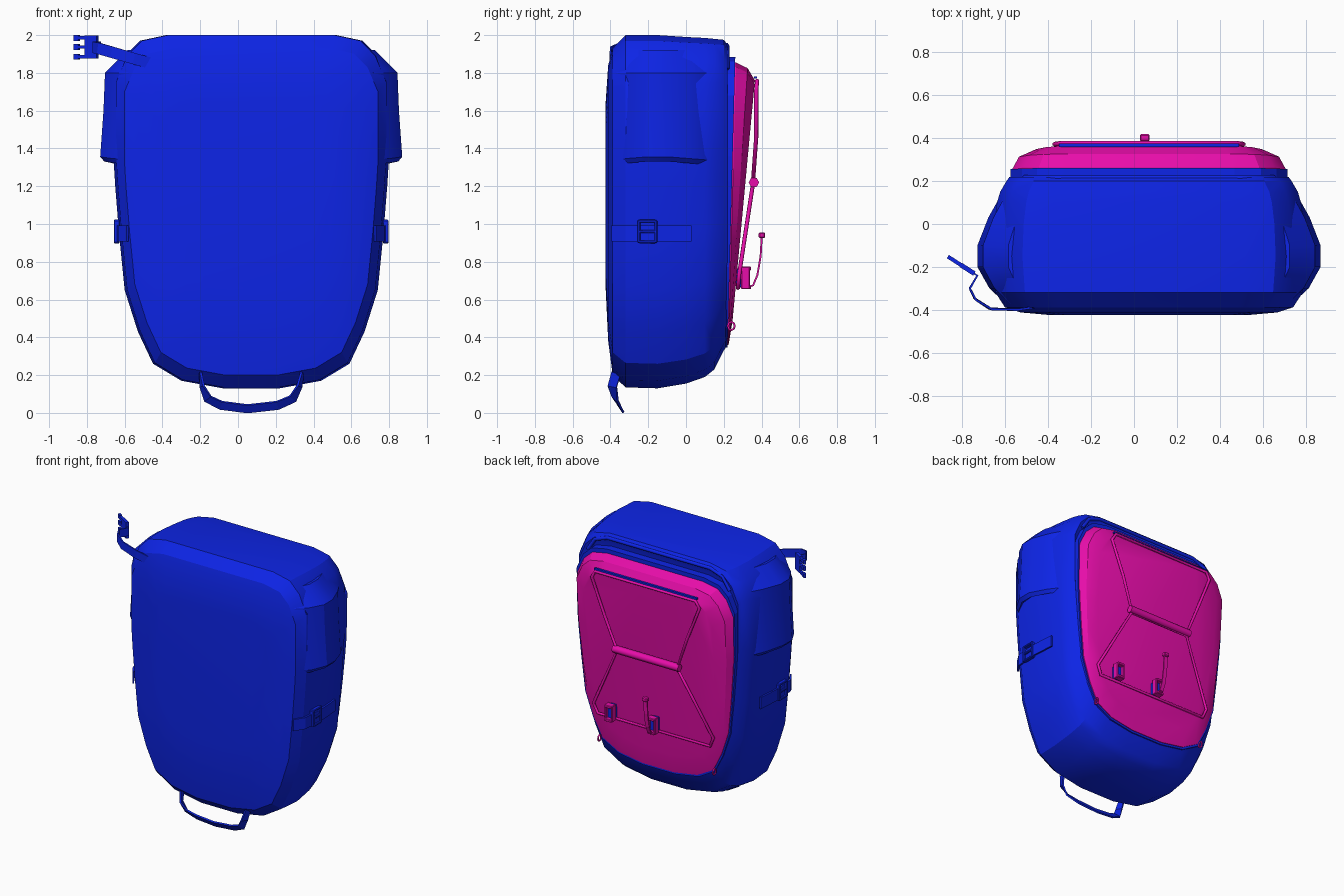
import bpy, bmesh, math
from mathutils import Vector

if "Cube" in bpy.data.objects:
    bpy.data.objects.remove(bpy.data.objects["Cube"])

def material(name, rgb):
    m = bpy.data.materials.new(name)
    m.diffuse_color = (*rgb, 1)
    m.use_nodes = True
    m.node_tree.nodes["Principled BSDF"].inputs["Base Color"].default_value = m.diffuse_color
    return m

BLUE = material("royal blue", (0.004, 0.018, 0.80))
PINK = material("magenta", (0.80, 0.004, 0.40))
CX = 0.07  # the pack sits slightly right of the centre

def finish(name, bm, mat, smooth=None):
    bmesh.ops.recalc_face_normals(bm, faces=bm.faces)
    me = bpy.data.meshes.new(name)
    bm.to_mesh(me)
    bm.free()
    me.materials.append(mat)
    ob = bpy.data.objects.new(name, me)
    bpy.context.collection.objects.link(ob)
    if smooth:
        bpy.ops.object.select_all(action='DESELECT')
        ob.select_set(True)
        bpy.context.view_layer.objects.active = ob
        bpy.ops.object.shade_smooth_by_angle(angle=math.radians(smooth))
    return ob

def loft(name, rings, mat, smooth=None):
    bm = bmesh.new()
    vs = [[bm.verts.new(p) for p in r] for r in rings]
    n = len(vs[0])
    for a, b in zip(vs, vs[1:]):
        for i in range(n):
            bm.faces.new((a[i], a[(i + 1) % n], b[(i + 1) % n], b[i]))
    bm.faces.new(vs[0])
    bm.faces.new(vs[-1])
    return finish(name, bm, mat, smooth)

# half outline of the pack: (half width, height)
HALF = [(0.45, 2.0), (0.59, 1.97), (0.67, 1.89), (0.73, 1.75), (0.73, 1.36), (0.72, 1.2),
        (0.70, 0.95), (0.67, 0.65), (0.60, 0.43), (0.52, 0.26), (0.37, 0.17), (0.15, 0.13)]

def ring(sx, ztop, zbot, yfun):
    pts = HALF + [(-w, z) for w, z in reversed(HALF)]
    out = []
    for w, z in pts:
        zz = zbot + (z - 0.13) / 1.87 * (ztop - zbot)
        out.append((CX + w * sx, yfun(zz), zz))
    return out

def box(name, c, s, mat, bevel=0.006):
    bm = bmesh.new()
    bmesh.ops.create_cube(bm, size=1)
    for v in bm.verts:
        v.co = Vector(c) + Vector([v.co[i] * s[i] for i in range(3)])
    if bevel:
        bmesh.ops.bevel(bm, geom=bm.edges[:], offset=bevel, segments=1, affect='EDGES')
    return finish(name, bm, mat)

def ribbon(name, path, side, width, thick, mat):
    # flat strap: rectangle section swept along the path
    path = [Vector(p) for p in path]
    side = Vector(side).normalized()
    rings = []
    for i, p in enumerate(path):
        t = path[min(i + 1, len(path) - 1)] - path[max(i - 1, 0)]
        n = t.cross(side).normalized() * thick / 2
        w = n.cross(t).normalized() * width / 2
        rings.append([p + w + n, p - w + n, p - w - n, p + w - n])
    return loft(name, rings, mat)

def cord(name, pts, r, mat, closed=False):
    cu = bpy.data.curves.new(name, 'CURVE')
    cu.dimensions = '3D'
    cu.bevel_depth = r
    cu.bevel_resolution = 1
    cu.use_fill_caps = True
    sp = cu.splines.new('POLY')
    sp.points.add(len(pts) - 1)
    for q, p in zip(sp.points, pts):
        q.co = (*p, 1)
    sp.use_cyclic_u = closed
    ob = bpy.data.objects.new(name, cu)
    bpy.context.collection.objects.link(ob)
    cu.materials.append(mat)
    bpy.ops.object.select_all(action='DESELECT')
    ob.select_set(True)
    bpy.context.view_layer.objects.active = ob
    bpy.ops.object.convert(target='MESH')

# main bag: outlines stacked from front to back (y, width scale, top, bottom)
LAYERS = [(-0.425, 0.62, 1.65, 0.65), (-0.412, 0.82, 1.84, 0.38), (-0.388, 0.92, 1.93, 0.20),
          (-0.32, 0.98, 2.0, 0.135), (-0.15, 1.0, 2.0, 0.13), (0.0, 0.99, 1.99, 0.155),
          (0.10, 0.97, 1.985, 0.19), (0.15, 0.95, 1.98, 0.23), (0.20, 0.91, 1.975, 0.33),
          (0.22, 0.89, 1.95, 0.36), (0.205, 0.85, 1.90, 0.39)]
loft("main_bag", [ring(s, a, b, lambda z, y=y: y) for y, s, a, b in LAYERS], BLUE, 25)

# slanted back frame and padded back panel
def base(z):
    return 0.22 + 0.04 * (z - 0.36) / 1.49
def pad(z):
    return 0.201 + 0.093 * z
loft("back_frame", [ring(0.885, 1.885, 0.345, lambda z: 0.15),
                    ring(0.885, 1.885, 0.345, base)], BLUE)
loft("back_panel", [ring(0.87, 1.855, 0.36, lambda z: base(z) - 0.01),
                    ring(0.87, 1.855, 0.36, lambda z: base(z) + 0.005),
                    ring(0.83, 1.825, 0.39, lambda z: base(z) * 0.4 + pad(z) * 0.6),
                    ring(0.72, 1.76, 0.49, pad)], PINK, 25)

# piping along the upper back rim
cord("rim_piping", [(CX + x, 0.215, z) for x, z in
     [(-0.58, 1.82), (-0.52, 1.91), (-0.42, 1.945), (0.42, 1.945), (0.52, 1.91), (0.58, 1.82)]],
     0.014, BLUE)

# side pockets, side straps and their buckles
SECTION = [(-0.37, 0.66), (-0.30, 0.735), (-0.20, 0.79), (-0.10, 0.79), (0.03, 0.74),
           (0.12, 0.69), (0.17, 0.63), (0.17, 0.55), (-0.37, 0.55)]
for side, label in ((1, "right"), (-1, "left")):
    rows = [(1.92, 0.83), (1.80, 0.98), (1.60, 0.99), (1.36, 1.012), (1.335, 0.985), (1.38, 0.95)]
    loft(label + "_side_pocket",
         [[(CX + side * x * s, y, z - 0.08 * abs(y + 0.15) * (z < 1.5)) for y, x in SECTION]
          for z, s in rows], BLUE, 25)
    ribbon(label + "_side_strap",
           [(CX + side * x, y, 0.95) for y, x in
            [(-0.39, 0.655), (-0.32, 0.70), (-0.15, 0.712), (0.03, 0.70)]],
           (0, 0, 1), 0.085, 0.012, BLUE)
    x = CX + side * 0.712
    for dy in (-0.045, 0.045):
        box(label + "_buckle_side", (x, -0.205 + dy, 0.96), (0.03, 0.016, 0.12), BLUE, 0.004)
    for dz in (-0.055, 0.0, 0.055):
        box(label + "_buckle_bar", (x, -0.205, 0.96 + dz), (0.028, 0.09, 0.016), BLUE, 0.004)

# carrying loop under the bag
ribbon("carry_loop", [(-0.20, -0.37, 0.21), (-0.19, -0.39, 0.14), (-0.16, -0.375, 0.075),
                      (-0.09, -0.355, 0.04), (0.05, -0.345, 0.022), (0.21, -0.355, 0.04),
                      (0.29, -0.375, 0.075), (0.325, -0.39, 0.14), (0.34, -0.37, 0.21)],
       (0, -0.55, 0.8), 0.05, 0.012, BLUE)

# loose strap at the upper left with a clip
ribbon("loose_strap", [(-0.44, -0.385, 1.845), (-0.55, -0.40, 1.875), (-0.67, -0.395, 1.91),
                       (-0.74, -0.35, 1.93), (-0.765, -0.30, 1.935), (-0.73, -0.24, 1.935),
                       (-0.78, -0.21, 1.935)], (0, 0, 1), 0.06, 0.01, BLUE)
A, B = Vector((-0.73, -0.24)), Vector((-0.87, -0.15))
def clip_point(t, z):
    p = A.lerp(B, t)
    return (p.x, p.y, z)
ribbon("clip_body", [clip_point(0.1, 1.937), clip_point(0.55, 1.937)], (0, 0, 1), 0.12, 0.022, BLUE)
for z in (1.885, 1.937, 1.985):
    ribbon("clip_prong", [clip_point(0.5, z), clip_point(0.82, z)], (0, 0, 1), 0.018, 0.018, BLUE)
    ribbon("clip_tip", [clip_point(0.8, z), clip_point(0.98, z)], (0, 0, 1), 0.03, 0.018, BLUE)

# elastic cords across the back panel
def on_panel(x, z, lift=0.012):
    return (x, pad(z) + lift, z)
cord("upper_cord", [on_panel(*p) for p in
     [(0.32, 1.22, 0.04), (0.41, 1.46, 0.035), (0.51, 1.71), (0.48, 1.76), (-0.34, 1.76),
      (-0.37, 1.71), (-0.27, 1.46, 0.035), (-0.18, 1.22, 0.04)]], 0.011, PINK, True)
cord("lower_cord", [on_panel(*p) for p in
     [(0.32, 1.20, 0.04), (0.56, 0.73), (0.53, 0.66), (-0.39, 0.66), (-0.42, 0.73),
      (-0.18, 1.20, 0.04)]], 0.011, PINK, True)
cord("cord_bar", [on_panel(-0.20, 1.22, 0.045), on_panel(0.34, 1.22, 0.045)], 0.028, PINK)
box("upper_cord_sleeve", (CX, 0.367, 1.775), (0.84, 0.016, 0.012), BLUE, 0)

# cord locks and the hanging pull tab
for x in (CX - 0.02, 0.40):
    for dx in (-0.026, 0.026):
        box("cord_lock_side", (x + dx, 0.315, 0.715), (0.014, 0.045, 0.12), PINK, 0.004)
    for dz in (-0.05, 0.05):
        box("cord_lock_bar", (x, 0.32, 0.715 + dz), (0.06, 0.05, 0.02), PINK, 0.004)
    box("cord_lock_back", (x, 0.29, 0.715), (0.045, 0.05, 0.10), BLUE, 0.004)
ribbon("pull_tab", [(0.05, 0.32, 0.665), (0.05, 0.355, 0.675), (0.05, 0.378, 0.73),
                    (0.05, 0.395, 0.83), (0.05, 0.402, 0.95)], (1, 0, 0), 0.03, 0.01, PINK)
box("pull_tab_end", (0.05, 0.402, 0.94), (0.045, 0.034, 0.03), PINK)

# small rings at the lower panel corners
for side in (1, -1):
    cord("corner_ring", [(CX + side * 0.47, 0.24 + 0.018 * math.cos(a), 0.46 + 0.022 * math.sin(a))
                         for a in [i * math.pi / 4 for i in range(8)]], 0.006, PINK, True)
